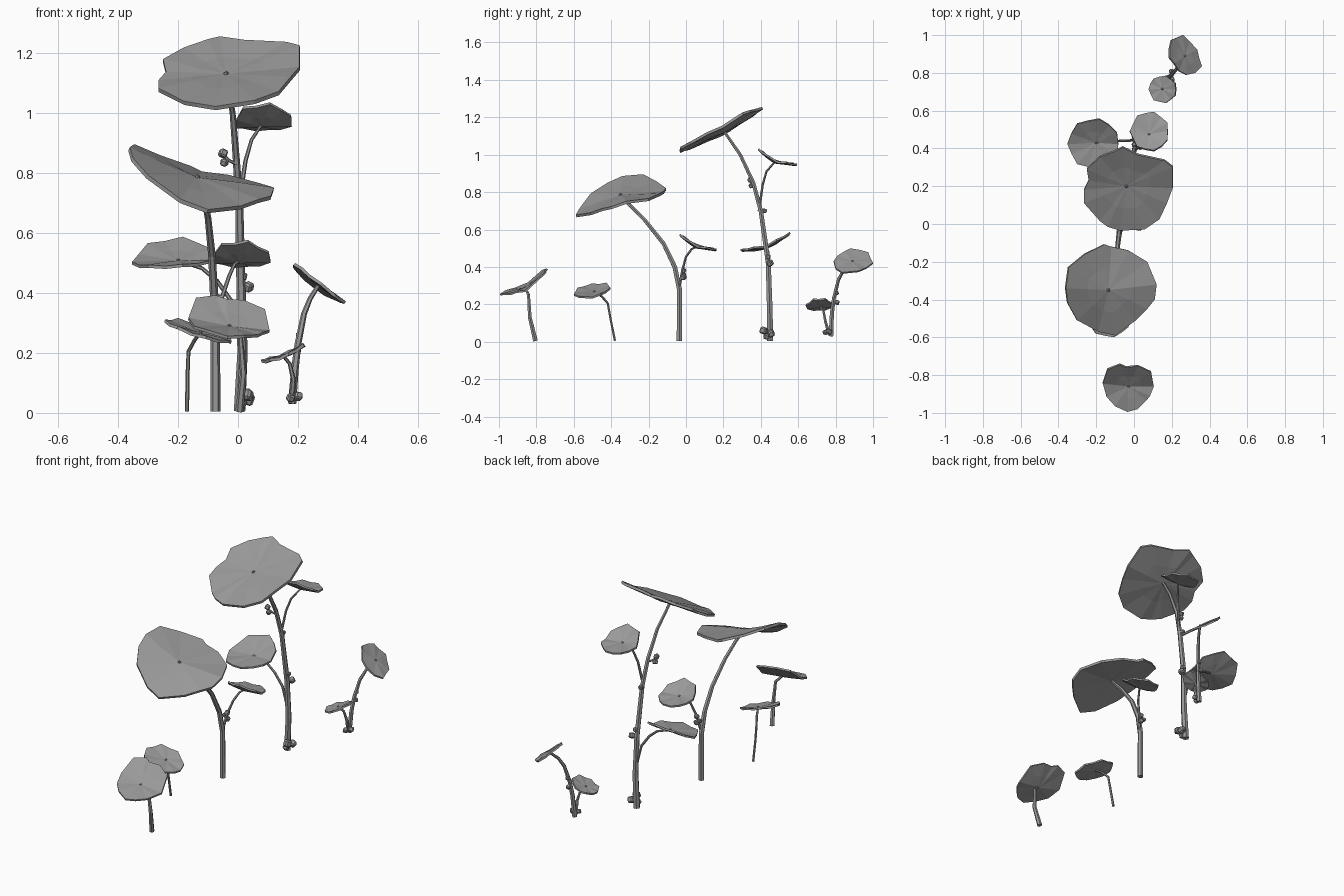
import bpy, bmesh, math, random
from mathutils import Vector
random.seed(4)

grey = bpy.data.materials.new("dark_grey")
grey.diffuse_color = (0.32, 0.32, 0.32, 1)


def add_object(name, bm):
    bmesh.ops.recalc_face_normals(bm, faces=bm.faces)
    me = bpy.data.meshes.new(name)
    bm.to_mesh(me)
    bm.free()
    me.materials.append(grey)
    ob = bpy.data.objects.new(name, me)
    bpy.context.collection.objects.link(ob)
    return ob


def stem(name, pts, r0, r1, sides=6):
    """Tapered faceted tube through the points."""
    bm = bmesh.new()
    pts = [Vector(p) for p in pts]
    rings = []
    for i, p in enumerate(pts):
        d = (pts[min(i + 1, len(pts) - 1)] - pts[max(i - 1, 0)]).normalized()
        u = d.cross(Vector((0, 1, 0.01))).normalized()
        v = d.cross(u)
        r = r0 + (r1 - r0) * i / (len(pts) - 1)
        rings.append([bm.verts.new(p + r * (math.cos(a) * u + math.sin(a) * v))
                      for a in (k * math.tau / sides for k in range(sides))])
    for a, b in zip(rings, rings[1:]):
        for k in range(sides):
            j = (k + 1) % sides
            bm.faces.new((a[k], a[j], b[j], b[k]))
    bm.faces.new(rings[0])
    bm.faces.new(rings[-1])
    return add_object(name, bm)


def scallop(cx, cy, x0, x1, y0, y1, n=14):
    """Wavy rounded outline filling a box in plan."""
    out = []
    for k in range(n):
        a = k * math.tau / n
        w = 1.02 if k % 2 else 0.96 + random.uniform(-0.04, 0.03)
        out.append(((x0 + x1) / 2 + w * (x1 - x0) / 2 * math.cos(a),
                    (y0 + y1) / 2 + w * (y1 - y0) / 2 * math.sin(a)))
    return out


def leaf(name, c, outline, slopes, thick=0.010):
    """Fan-shaped leaf; slopes are dz/dx left, right and dz/dy front, back."""
    le, ri, fr, ba = slopes
    bm = bmesh.new()
    hub = bm.verts.new(c)
    rings = []
    for f, lift in ((0.5, 0.92), (1.0, 1.0)):
        ring = []
        for k, (x, y) in enumerate(outline):
            dx, dy = (x - c[0]) * f, (y - c[1]) * f
            z = lift * ((le if dx < 0 else ri) * dx + (fr if dy < 0 else ba) * dy)
            z += (0.004 if k % 2 else -0.001) * f
            ring.append(bm.verts.new((c[0] + dx, c[1] + dy, c[2] + z)))
        rings.append(ring)
    n = len(outline)
    a, b = rings
    for k in range(n):
        j = (k + 1) % n
        bm.faces.new((hub, a[k], a[j]))
        bm.faces.new((a[k], b[k], b[j], a[j]))
    ob = add_object(name, bm)
    if ob.data.polygons[0].normal.z < 0:
        ob.data.flip_normals()
    m = ob.modifiers.new("thickness", 'SOLIDIFY')
    m.thickness = thick
    m.offset = -1
    # small knob where the stem meets the leaf
    bm = bmesh.new()
    bmesh.ops.create_icosphere(bm, subdivisions=1, radius=thick * 0.7)
    add_object(name + "_knob", bm).location = c
    return ob


def buds(name, spots):
    """Chamfered little blocks on the stem."""
    for i, (x, y, z, s) in enumerate(spots):
        bm = bmesh.new()
        bmesh.ops.create_cube(bm, size=s)
        bmesh.ops.bevel(bm, geom=bm.edges[:], offset=s * 0.2, segments=1, affect='EDGES')
        ob = add_object(f"{name}_{i}", bm)
        ob.location = (x, y, z)
        ob.rotation_euler = [random.uniform(-.5, .5) for _ in range(3)]


# Tall plant
stem("tall_stem", [(.005, .45, .005), (.015, .447, .2), (.01, .44, .42), (.004, .40, .70),
                   (-.006, .36, .85), (-.018, .29, 1.0), (-.04, .20, 1.13)], .019, .008)
leaf("tall_top_leaf", (-.04, .20, 1.13),
     [(-.265, .18), (-.265, .11), (-.18, .015), (-.14, -.015), (-.075, -.035), (.055, -.03),
      (.135, .025), (.175, .11), (.205, .19), (.205, .30), (.16, .335), (.02, .365),
      (-.06, .405), (-.10, .385), (-.18, .355), (-.25, .29), (-.24, .23)],
     (.05, .12, .45, .62), .014)
stem("tall_upper_branch", [(.004, .39, .70), (.025, .41, .84), (.045, .43, .91), (.08, .475, .962)], .008, .005)
leaf("tall_upper_leaf", (.08, .475, .962), scallop(.08, .475, -.02, .185, .39, .595), (-.05, .05, -.8, -.12))
stem("tall_lower_branch", [(.01, .445, .25), (-.02, .442, .37), (-.07, .44, .44), (-.12, .44, .482), (-.20, .43, .508)], .008, .006)
leaf("tall_lower_leaf", (-.20, .43, .508), scallop(-.2, .43, -.35, -.08, .29, .555), (.05, .05, .12, .6))
stem("tall_twig", [(-.005, .36, .83), (-.028, .352, .84), (-.05, .345, .86)], .006, .005)
buds("tall_bud", [(-.05, .345, .865, .026), (-.045, .35, .835, .024),
                  (.0, .42, .70, .022), (.035, .45, .42, .03), (.018, .44, .455, .024),
                  (.03, .415, .06, .036), (.036, .455, .045, .034), (.012, .43, .03, .03)])

# Middle plant
stem("middle_stem", [(-.075, -.035, .005), (-.076, -.035, .28), (-.08, -.06, .40), (-.087, -.12, .525),
                     (-.10, -.22, .65), (-.115, -.30, .73), (-.135, -.355, .785)], .017, .008)
leaf("middle_top_leaf", (-.135, -.35, .785),
     [(-.36, -.34), (-.345, -.23), (-.26, -.16), (-.155, -.108), (-.12, -.12), (-.03, -.14),
      (.07, -.2), (.12, -.32), (.11, -.4), (.07, -.45), (.01, -.51), (-.1, -.59),
      (-.19, -.57), (-.3, -.51), (-.35, -.42)], (-.45, -.16, .44, .1), .014)
stem("middle_branch", [(-.073, -.035, .29), (-.055, -.02, .38), (-.03, 0, .455), (-.012, .03, .495), (.005, .055, .508)], .008, .005)
leaf("middle_branch_leaf", (.005, .055, .508), scallop(0, .06, -.09, .11, -.03, .165), (-.1, .05, -.75, -.15))
buds("middle_bud", [(-.06, -.013, .345, .026), (-.06, -.013, .38, .024), (-.08, -.012, .36, .02)])

# Front small plant
stem("front_stem", [(.005, -.805, .005), (.018, -.835, .13), (.008, -.842, .25), (-.03, -.86, .29)], .014, .006)
leaf("front_leaf", (-.03, -.86, .29),
     [(-.165, -.845), (-.14, -.77), (-.075, -.745), (-.04, -.76), (.02, -.752), (.09, -.785), (.105, -.86),
      (.085, -.91), (.065, -.935), (.02, -.98), (-.035, -.995), (-.10, -.965), (-.145, -.915)],
     (-.12, -.1, .25, .85))

# Side small plant
stem("side_stem", [(-.17, -.38, .005), (-.168, -.405, .13), (-.165, -.418, .205), (-.145, -.45, .242), (-.125, -.49, .268)], .007, .006)
leaf("side_leaf", (-.125, -.49, .268), scallop(-.125, -.49, -.24, -.02, -.60, -.405), (-.35, -.25, .1, .28))

# Back plant with two leaves
stem("back_stem", [(.18, .775, .03), (.19, .78, .15), (.20, .79, .23), (.22, .815, .33), (.24, .84, .38), (.268, .885, .425)], .014, .007)
leaf("back_top_leaf", (.27, .89, .432),
     [(.19, .93), (.20, .975), (.225, .985), (.26, 1.0), (.295, .965), (.335, .925), (.345, .88), (.36, .835),
      (.325, .80), (.28, .79), (.24, .81), (.215, .85), (.19, .88)], (-.85, -.75, -.05, -.2))
stem("back_branch", [(.178, .765, .04), (.185, .745, .11), (.172, .735, .165), (.15, .715, .19)], .010, .005)
leaf("back_branch_leaf", (.15, .715, .192), scallop(.15, .71, .078, .222, .64, .785), (.25, .55, .05, .05))
buds("back_bud", [(.205, .805, .26, .02), (.198, .808, .21, .022), (.2, .765, .055, .026), (.175, .745, .05, .024)])
